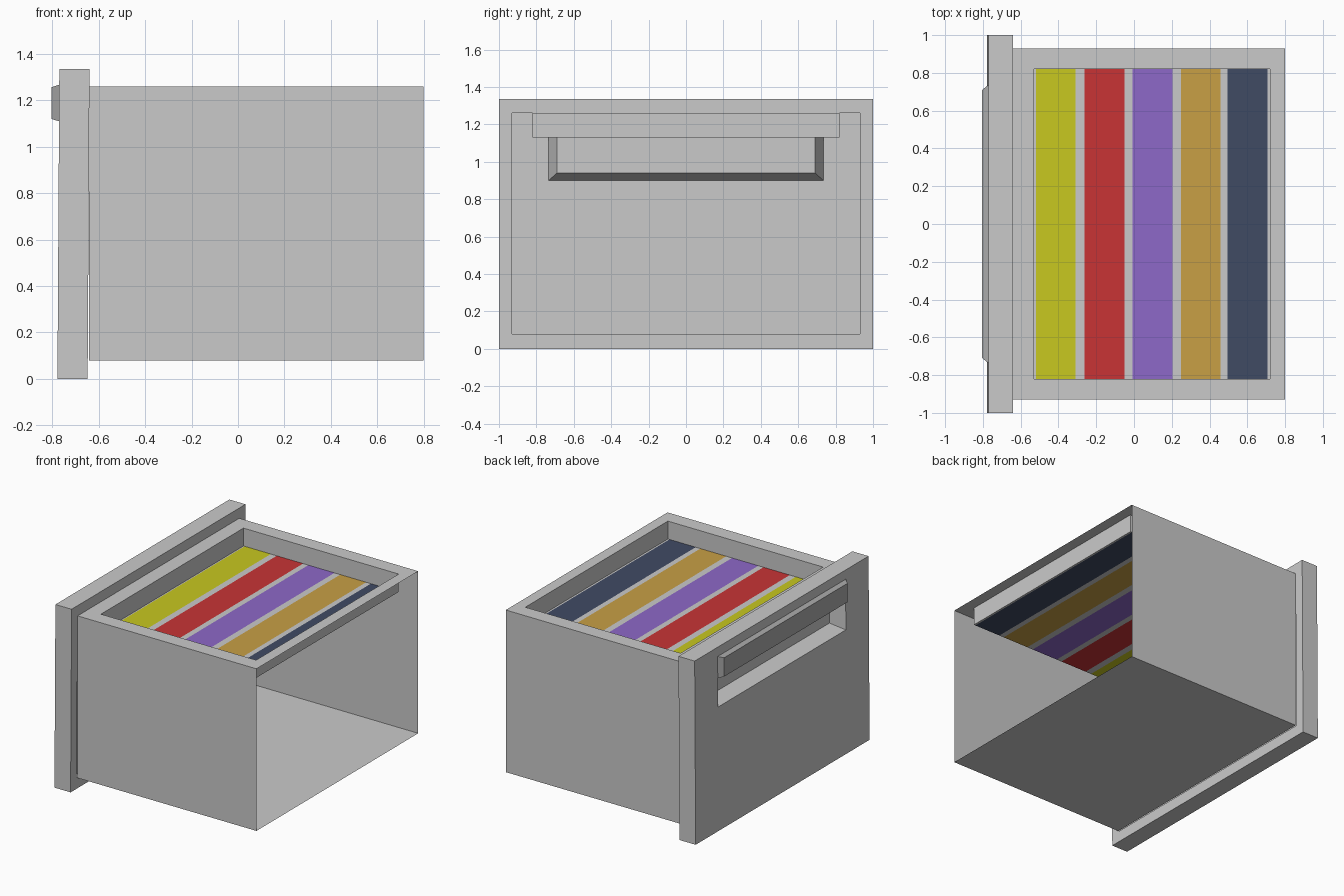
import bpy, bmesh

if "Cube" in bpy.data.objects:
    bpy.data.objects.remove(bpy.data.objects["Cube"])


def mat(name, rgb):
    m = bpy.data.materials.new(name)
    m.diffuse_color = (*rgb, 1)
    m.use_nodes = True
    m.node_tree.nodes["Principled BSDF"].inputs["Base Color"].default_value = m.diffuse_color
    return m


GREY = mat("light grey", (0.59, 0.59, 0.59))
BAR = mat("handle grey", (0.40, 0.40, 0.40))
STRIPES = [mat("yellow", (0.58, 0.58, 0.014)), mat("red", (0.58, 0.034, 0.036)),
           mat("purple", (0.27, 0.14, 0.58)), mat("tan", (0.58, 0.35, 0.06)),
           mat("navy", (0.051, 0.069, 0.127))]


def finish(bm, name, mats):
    me = bpy.data.meshes.new(name)
    bm.to_mesh(me)
    bm.free()
    for m in mats:
        me.materials.append(m)
    ob = bpy.data.objects.new(name, me)
    bpy.context.collection.objects.link(ob)
    return ob


def rect_x(bm, x, w, z0, z1):
    """Upright rectangle loop across y at a given x."""
    return [bm.verts.new((x, y, z)) for y, z in
            ((-w, z0), (w, z0), (w, z1), (-w, z1))]


def rect_z(bm, z, x0, x1, w):
    """Level rectangle loop at a given z."""
    return [bm.verts.new(p) for p in
            ((x0, -w, z), (x1, -w, z), (x1, w, z), (x0, w, z))]


def loft(bm, loops, sides=(0, 1, 2, 3), flip=False):
    for a, b in zip(loops, loops[1:]):
        for i in sides:
            j = (i + 1) % 4
            f = [a[i], b[i], b[j], a[j]]
            bm.faces.new(f[::-1] if flip else f)


# front panel: hollow shell, open behind, with a tapered finger recess
bm = bmesh.new()
loops = [rect_x(bm, -0.64, 0.93, 0.08, 1.26),
         rect_x(bm, -0.64, 1.0, 0.0, 1.335),
         rect_x(bm, -0.77, 1.0, 0.0, 1.335),
         rect_x(bm, -0.77, 0.735, 0.90, 1.262),
         rect_x(bm, -0.67, 0.69, 0.94, 1.25)]
loft(bm, loops)
bm.faces.new(loops[-1][::-1])
for v in bm.verts:                      # panel leans very slightly
    v.co.x -= 0.008 * (1 - v.co.z / 1.335)
finish(bm, "front_panel", [GREY])

# handle bar over the top of the recess
bm = bmesh.new()
loops = [rect_x(bm, -0.77, 0.737, 1.11, 1.268),
         rect_x(bm, -0.804, 0.71, 1.12, 1.257)]
loft(bm, loops)
bm.faces.new(loops[0])
bm.faces.new(loops[-1][::-1])
finish(bm, "handle_bar", [BAR])

# drawer body: floor and two sides, open at the far end
bm = bmesh.new()
loft(bm, [rect_x(bm, 0.80, 0.93, 0.08, 1.26),
          rect_x(bm, -0.642, 0.93, 0.08, 1.26)], sides=(0, 1, 3))
# the loft order faces outward here
bmesh.ops.reverse_faces(bm, faces=[f for f in bm.faces
                                   if f.normal.dot(f.calc_center_median()) > 1e9])
finish(bm, "drawer_body", [GREY])

# top rim with short walls dropping to the tray
bm = bmesh.new()
loft(bm, [rect_z(bm, 1.26, -0.642, 0.80, 0.93),
          rect_z(bm, 1.26, -0.53, 0.72, 0.82),
          rect_z(bm, 1.13, -0.53, 0.72, 0.82)], flip=True)
finish(bm, "top_rim", [GREY])

# striped tray: alternating grey gaps and coloured bands
bm = bmesh.new()
xs = [-0.53, -0.52, -0.31, -0.262, -0.05, -0.008, 0.203,
      0.25, 0.458, 0.496, 0.707, 0.72]
for i, (x0, x1) in enumerate(zip(xs, xs[1:])):
    f = bm.faces.new(rect_z(bm, 1.13, x0, x1, 0.82))
    f.material_index = (i + 1) // 2 if i % 2 else 0
bmesh.ops.remove_doubles(bm, verts=bm.verts, dist=0.0005)
finish(bm, "striped_tray", [GREY] + STRIPES)
